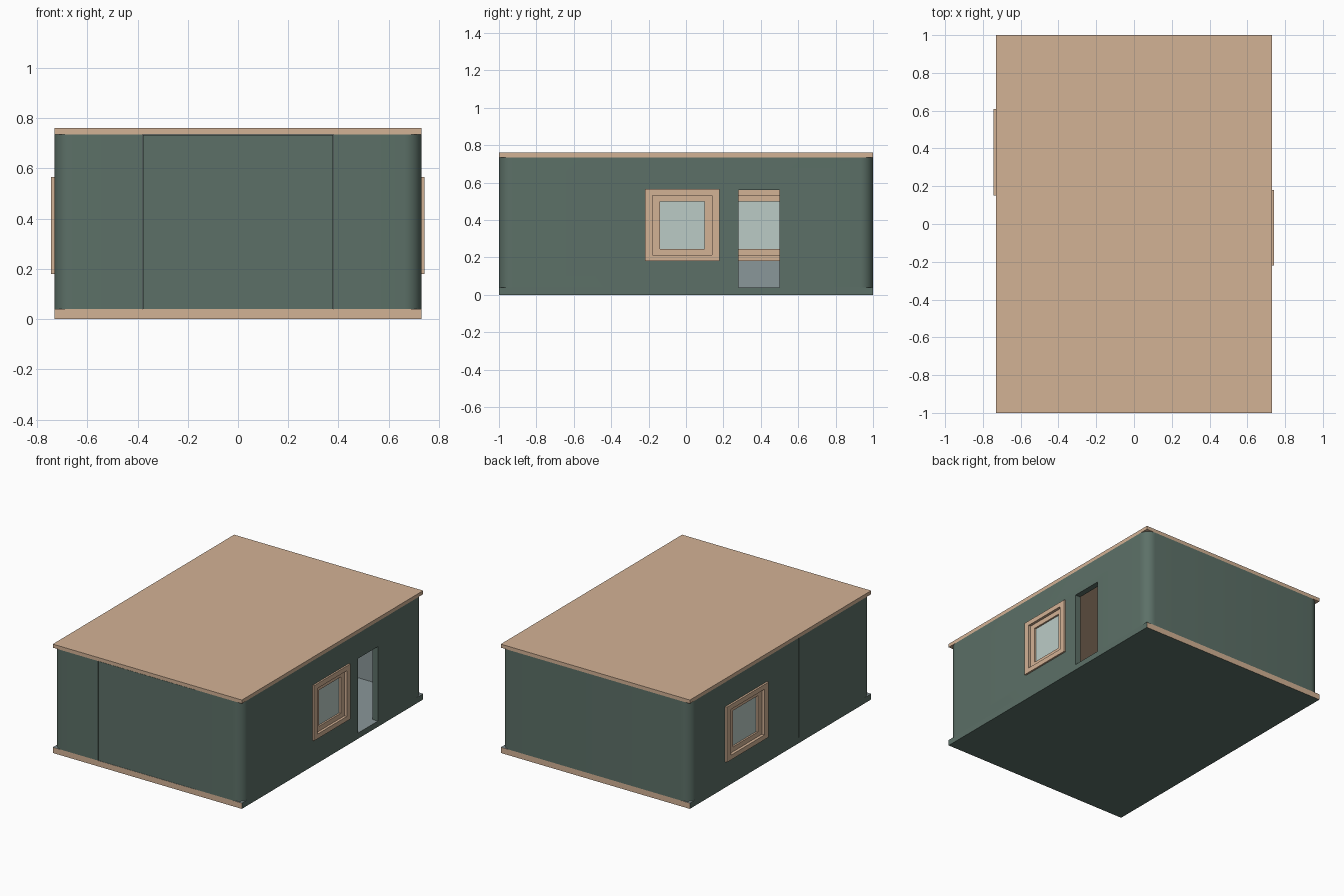
import bpy, bmesh, math

if "Cube" in bpy.data.objects:
    bpy.data.objects.remove(bpy.data.objects["Cube"])

W, L = 0.73, 1.0            # half width, half length
Z0, Z1, ZT = 0.04, 0.735, 0.76
T, R = 0.04, 0.07           # wall thickness, corner radius


def material(name, rgb):
    m = bpy.data.materials.new(name)
    m.diffuse_color = (*rgb, 1)
    m.use_nodes = True
    m.node_tree.nodes["Principled BSDF"].inputs["Base Color"].default_value = m.diffuse_color
    return m


GREEN = material("green_paint", (0.107, 0.162, 0.136))
TAN = material("tan_wood", (0.65, 0.445, 0.30))
GLASS = material("pale_glass", (0.50, 0.60, 0.565))
GREY = material("grey_lining", (0.255, 0.31, 0.32))


def prism(name, pts, z0, z1, mats):
    bm = bmesh.new()
    f = bm.faces.new([bm.verts.new((x, y, z0)) for x, y in pts])
    ext = bmesh.ops.extrude_face_region(bm, geom=[f])
    for v in ext["geom"]:
        if isinstance(v, bmesh.types.BMVert):
            v.co.z = z1
    bmesh.ops.recalc_face_normals(bm, faces=bm.faces)
    me = bpy.data.meshes.new(name)
    bm.to_mesh(me)
    bm.free()
    for m in mats:
        me.materials.append(m)
    ob = bpy.data.objects.new(name, me)
    bpy.context.collection.objects.link(ob)
    return ob


def box(name, x, y, z, *mats):
    pts = [(x[0], y[0]), (x[1], y[0]), (x[1], y[1]), (x[0], y[1])]
    return prism(name, pts, z[0], z[1], mats)


def activate(ob):
    bpy.ops.object.select_all(action='DESELECT')
    ob.select_set(True)
    bpy.context.view_layer.objects.active = ob


def cut(ob, x, y, z):
    c = box("cutter", x, y, z)
    c.hide_render = True
    mod = ob.modifiers.new("cut", 'BOOLEAN')
    mod.operation, mod.solver, mod.object = 'DIFFERENCE', 'EXACT', c
    activate(ob)
    bpy.ops.object.modifier_apply(modifier=mod.name)
    bpy.data.objects.remove(c, do_unlink=True)


def paint(ob, rule):
    for p in ob.data.polygons:
        p.material_index = rule(p)


# floor slab: tan ends, green sides and underside, grey floor
slab = box("floor_slab", (-W, W), (-L, L), (0, Z0), GREEN, TAN, GREY)
paint(slab, lambda p: 1 if abs(p.normal.y) > 0.5 else 2 if p.normal.z > 0.5 else 0)

# roof slab
box("roof", (-W, W), (-L, L), (Z1, ZT), TAN)

# wall shell with rounded corners
outline = []
for i, (sx, sy) in enumerate([(1, 1), (-1, 1), (-1, -1), (1, -1)]):
    for k in range(9):
        a = math.radians(90 * i + 90 * k / 8)
        outline.append((sx * (W - R) + R * math.cos(a), sy * (L - R) + R * math.sin(a)))
walls = prism("walls", outline, Z0, Z1, [GREEN, GREY])
WINDOWS = [("right_window", 1, -0.22, 0.18, 0.04), ("left_window", -1, 0.15, 0.61, 0.046)]
WZ0, WZ1 = 0.18, 0.565
cut(walls, (-W + T, W - T), (-L + T, L - T), (-0.1, 0.9))      # room
cut(walls, (-0.38, 0.38), (-1.1, -0.9), (-0.1, 0.9))           # front panel gap
cut(walls, (0.6, 0.8), (0.28, 0.50), (-0.1, 0.56))             # doorway
cut(walls, (-0.8, -W + 0.004), (-0.202, -0.199), (-0.1, 0.9))  # left seam
for name, s, y0, y1, fw in WINDOWS:
    cut(walls, sorted((s * 0.6, s * 0.8)), (y0 + 0.01, y1 - 0.01), (WZ0 + 0.01, WZ1 - 0.01))


def lining(p):
    c, n = p.center, p.normal
    on_side = abs(abs(c.x) - (W - T)) < 1e-3 and n.x * c.x < -0.1
    on_end = abs(abs(c.y) - (L - T)) < 1e-3 and n.y * c.y < -0.1
    return 1 if on_side or on_end else 0


paint(walls, lining)
activate(walls)
bpy.ops.object.shade_smooth_by_angle(angle=math.radians(30))

# front panel between the two front wall ends
panel = box("front_panel", (-0.379, 0.379), (-L + 0.002, -L + T), (Z0, Z1 - 0.002), GREEN, GREY)
paint(panel, lining)


def ring(name, x, y0, y1, z0, z1, fy, fz):
    ob = box(name, x, (y0, y1), (z0, z1), TAN)
    cut(ob, (-1, 1), (y0 + fy, y1 - fy), (z0 + fz, z1 - fz))


# windows: stepped frame and pane
for name, s, y0, y1, fw in WINDOWS:
    fz = 0.033
    out = 0.742 if s > 0 else 0.744
    ring(name + "_outer_frame", sorted((s * 0.67, s * out)), y0, y1, WZ0, WZ1, fw, fz)
    a0, a1, b0, b1 = y0 + fw, y1 - fw, WZ0 + fz, WZ1 - fz
    ring(name + "_sash", sorted((s * 0.688, s * 0.724)), a0, a1, b0, b1, fw, fz)
    box(name + "_pane", sorted((s * 0.70, s * 0.712)), (a0 + fw, a1 - fw),
        (b0 + fz, b1 - fz), GLASS)
